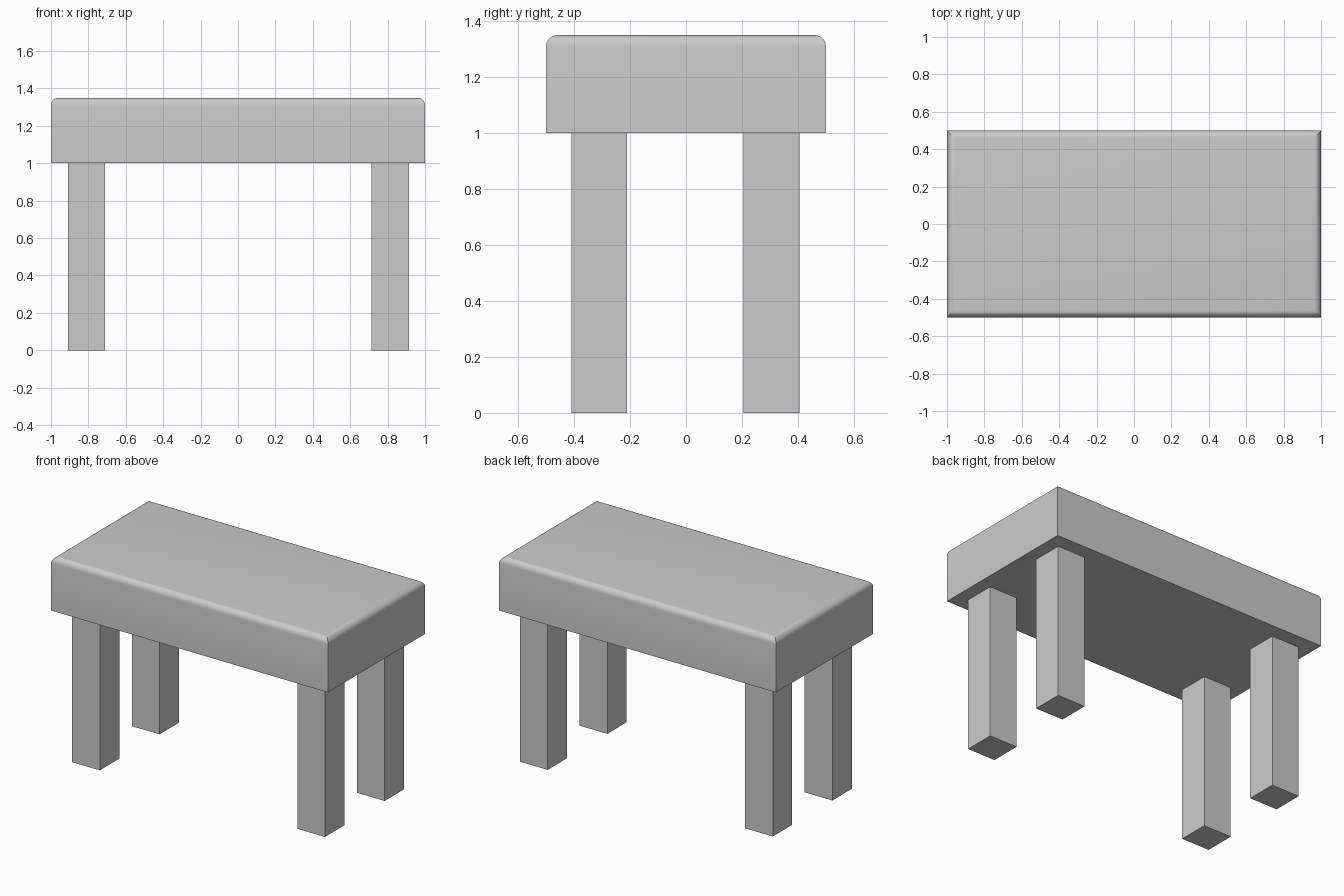
import bpy
import bmesh
import math
from mathutils import Matrix, Vector

default_cube = bpy.data.objects.get("Cube")
if default_cube:
    bpy.data.objects.remove(default_cube, do_unlink=True)

GREY = (0.6, 0.6, 0.6, 1.0)
grey = bpy.data.materials.new("plain_grey")
grey.use_nodes = True
grey.diffuse_color = GREY
grey.node_tree.nodes["Principled BSDF"].inputs["Base Color"].default_value = GREY


def add_box(name, centre, size, top_round=0.0):
    """Box whose upper rim can be rounded."""
    bm = bmesh.new()
    bmesh.ops.create_cube(bm, size=1.0, matrix=Matrix.Diagonal((*size, 1.0)))
    if top_round:
        rim = [e for e in bm.edges if all(v.co.z > 0 for v in e.verts)]
        bmesh.ops.bevel(bm, geom=rim, offset=top_round, segments=6,
                        profile=0.5, affect='EDGES')
    mesh = bpy.data.meshes.new(name)
    bm.to_mesh(mesh)
    bm.free()
    mesh.materials.append(grey)
    obj = bpy.data.objects.new(name, mesh)
    obj.location = Vector(centre)
    bpy.context.collection.objects.link(obj)
    return obj


# Thick top with a softened upper rim
top = add_box("table_top", (0, 0, 1.175), (2.0, 1.0, 0.35), 0.04)
bpy.context.view_layer.objects.active = top
top.select_set(True)
bpy.ops.object.shade_smooth_by_angle(angle=math.radians(30))

# Four square legs
for side, x in (("right", -0.81), ("left", 0.815)):
    for end, y in (("front", -0.31), ("back", 0.305)):
        add_box(f"{end}_{side}_leg", (x, y, 0.5), (0.2, 0.2, 1.0))
